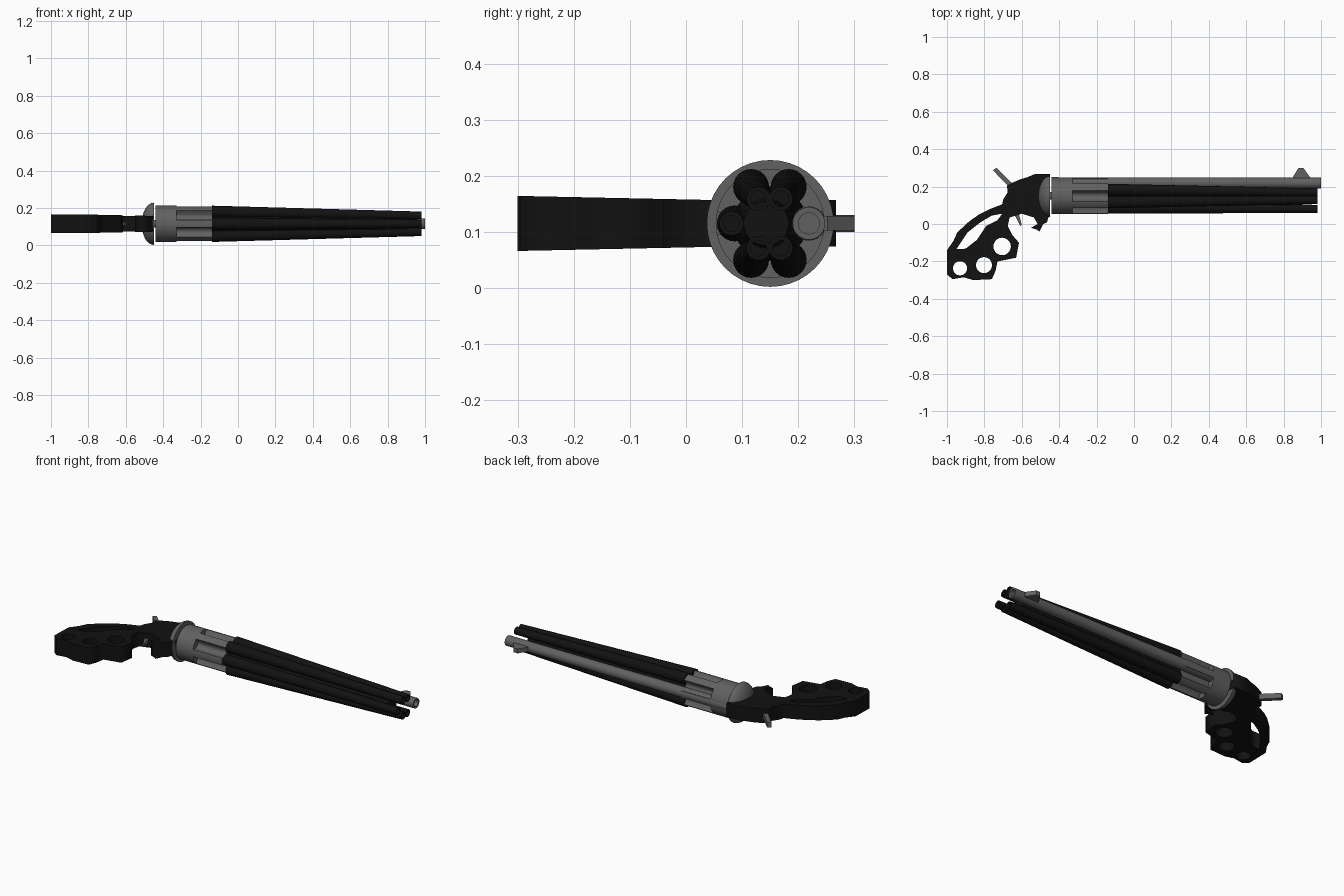
import bpy, bmesh
from math import sin, cos, pi, sqrt
from mathutils import Vector

if "Cube" in bpy.data.objects:
    bpy.data.objects.remove(bpy.data.objects["Cube"])

CY, CZ = 0.15, 0.115   # bore axis


def mat(name, v):
    m = bpy.data.materials.new(name)
    m.diffuse_color = (v, v, v, 1)
    m.use_nodes = True
    m.node_tree.nodes["Principled BSDF"].inputs["Base Color"].default_value = m.diffuse_color
    return m


BLACK, STEEL = mat("blackened", 0.006), mat("steel", 0.12)


def finish(name, bm, m, smooth=True):
    bmesh.ops.remove_doubles(bm, verts=bm.verts, dist=1e-5)
    bmesh.ops.recalc_face_normals(bm, faces=bm.faces)
    me = bpy.data.meshes.new(name)
    bm.to_mesh(me)
    bm.free()
    ob = bpy.data.objects.new(name, me)
    bpy.context.collection.objects.link(ob)
    me.materials.append(m)
    if smooth:
        bpy.context.view_layer.objects.active = ob
        ob.select_set(True)
        bpy.ops.object.shade_smooth_by_angle(angle=0.6)
        ob.select_set(False)
    return ob


def loft(name, rings, m, n=24):
    """Rings along x: (x, radius or radius function, y, z), capped at both ends."""
    bm = bmesh.new()
    loops = []
    for x, r, y, z in rings:
        f = r if callable(r) else (lambda a, r=r: r)
        loops.append([bm.verts.new((x, y + f(2*pi*i/n)*cos(2*pi*i/n),
                                    z + f(2*pi*i/n)*sin(2*pi*i/n))) for i in range(n)])
    for a, b in zip(loops, loops[1:]):
        for i in range(n):
            bm.faces.new((a[i], a[(i+1) % n], b[(i+1) % n], b[i]))
    bm.faces.new(loops[0])
    bm.faces.new(loops[-1])
    return finish(name, bm, m)


def barrel(name, p0, p1, r0, r1, m):
    """Tapered tube with a bored muzzle."""
    (x0, y0, z0), (x1, y1, z1) = p0, p1
    loft(name, [(x0, r0, y0, z0), (x1, r1, y1, z1), (x1, r1*0.65, y1, z1),
                (x1-0.25, r1*0.65, y1, z1)], m)


def prism(name, pts, half, m):
    """Profile in xy, extruded evenly about the bore plane."""
    bm = bmesh.new()
    lo = [bm.verts.new((x, y, CZ-half)) for x, y in pts]
    f = bm.faces.new(lo)
    ext = bmesh.ops.extrude_face_region(bm, geom=[f])
    for v in ext["geom"]:
        if isinstance(v, bmesh.types.BMVert):
            v.co.z = CZ+half
    return finish(name, bm, m, False)


# Fluted cylinder: flutes lie between the barrels
R = 0.097


def fluted(a, d=0.086, rc=0.023):
    p = (a - pi/6 + pi/6) % (pi/3) - pi/6
    k = rc*rc - (d*sin(p))**2
    return min(R, d*cos(p) - sqrt(k)) if k > 0 else R


loft("cylinder", [(-0.44, R, CY, CZ), (-0.33, R, CY, CZ),
                  (-0.33, fluted, CY, CZ), (-0.14, fluted, CY, CZ)], STEEL, 144)

# Domed recoil shield and axle
dome = [(-0.45 - 0.065*sin(t*pi/20), max(0.113*cos(t*pi/20), 0.004), CY, CZ)
        for t in range(10, -1, -1)]
loft("recoil_shield", dome, STEEL, 40)
loft("axle", [(-0.46, 0.02, CY, CZ), (-0.43, 0.02, CY, CZ)], STEEL)

# Top steel barrel and the five converging black barrels
barrel("top_barrel", (-0.44, 0.219, CZ), (1.0, 0.219, CZ), 0.031, 0.029, STEEL)
for i, (y0, z0, y1, z1) in enumerate([(0.087, 0, 0.081, 0),
                                      (0.116, 0.065, 0.129, 0.044), (0.116, -0.065, 0.129, -0.044),
                                      (0.183, 0.065, 0.169, 0.044), (0.183, -0.065, 0.169, -0.044)]):
    barrel(f"barrel_{i+1}", (-0.14, y0, CZ+z0), (0.98, y1, CZ+z1), 0.032, 0.0215, BLACK)
loft("barrel_core", [(-0.14, 0.066, CY, CZ), (0.9, 0.04, 0.143, CZ)], BLACK)

# Front sight, hammer, trigger
prism("front_sight", [(0.85, 0.24), (0.85, 0.252), (0.88, 0.3), (0.905, 0.3),
                      (0.94, 0.252), (0.94, 0.24)], 0.013, STEEL)
prism("hammer", [(-0.755, 0.288), (-0.735, 0.3), (-0.66, 0.225), (-0.62, 0.2),
                 (-0.64, 0.18), (-0.685, 0.215)], 0.015, STEEL)
prism("trigger", [(-0.65, 0.07), (-0.62, 0.07), (-0.6, -0.005), (-0.608, -0.01)], 0.01, STEEL)

# Frame and finger-hole grip: outline, palm opening and three round holes
outline = [(-0.45, 0.267), (-0.53, 0.267), (-0.57, 0.25), (-0.605, 0.24), (-0.64, 0.225),
           (-0.68, 0.205), (-0.675, 0.17), (-0.70, 0.13), (-0.705, 0.105), (-0.77, 0.08),
           (-0.83, 0.05), (-0.88, 0.015), (-0.945, -0.045), (-0.965, -0.09), (-1.0, -0.14),
           (-1.0, -0.27), (-0.97, -0.295), (-0.91, -0.285), (-0.86, -0.3), (-0.76, -0.295),
           (-0.74, -0.25), (-0.73, -0.2), (-0.63, -0.18), (-0.615, -0.1), (-0.65, -0.06),
           (-0.675, -0.01), (-0.665, 0.035), (-0.6, 0.055), (-0.535, 0.035), (-0.515, 0.0),
           (-0.55, -0.02), (-0.52, -0.03), (-0.505, -0.04), (-0.485, 0.0), (-0.465, 0.01),
           (-0.45, 0.06)]
palm = [(-0.705, 0.055), (-0.76, 0.045), (-0.82, 0.01), (-0.89, -0.045), (-0.92, -0.09),
        (-0.95, -0.135), (-0.9, -0.132), (-0.84, -0.085), (-0.79, -0.01), (-0.73, 0.02)]
holes = [[(x + r*cos(2*pi*i/20), y + r*sin(2*pi*i/20)) for i in range(20)]
         for x, y, r in [(-0.93, -0.237, 0.038), (-0.802, -0.22, 0.043), (-0.705, -0.12, 0.047)]]
cu = bpy.data.curves.new("grip_profile", 'CURVE')
cu.dimensions, cu.fill_mode, cu.extrude = '2D', 'BOTH', 1.0
for pts in [outline, palm] + holes:
    s = cu.splines.new('POLY')
    s.points.add(len(pts)-1)
    for p, (x, y) in zip(s.points, pts):
        p.co = (x, y, 0, 1)
    s.use_cyclic_u = True
tmp = bpy.data.objects.new("grip_helper", cu)
bpy.context.collection.objects.link(tmp)
bpy.context.view_layer.update()
bm = bmesh.new()
src = tmp.evaluated_get(bpy.context.evaluated_depsgraph_get())
bm.from_mesh(src.to_mesh())
src.to_mesh_clear()
bpy.data.objects.remove(tmp)
for v in bm.verts:   # grip widens toward the butt
    v.co.z = CZ + v.co.z*(0.0415 - 0.021*min(v.co.y - 0.06, 0))
finish("grip_frame", bm, BLACK, False)
